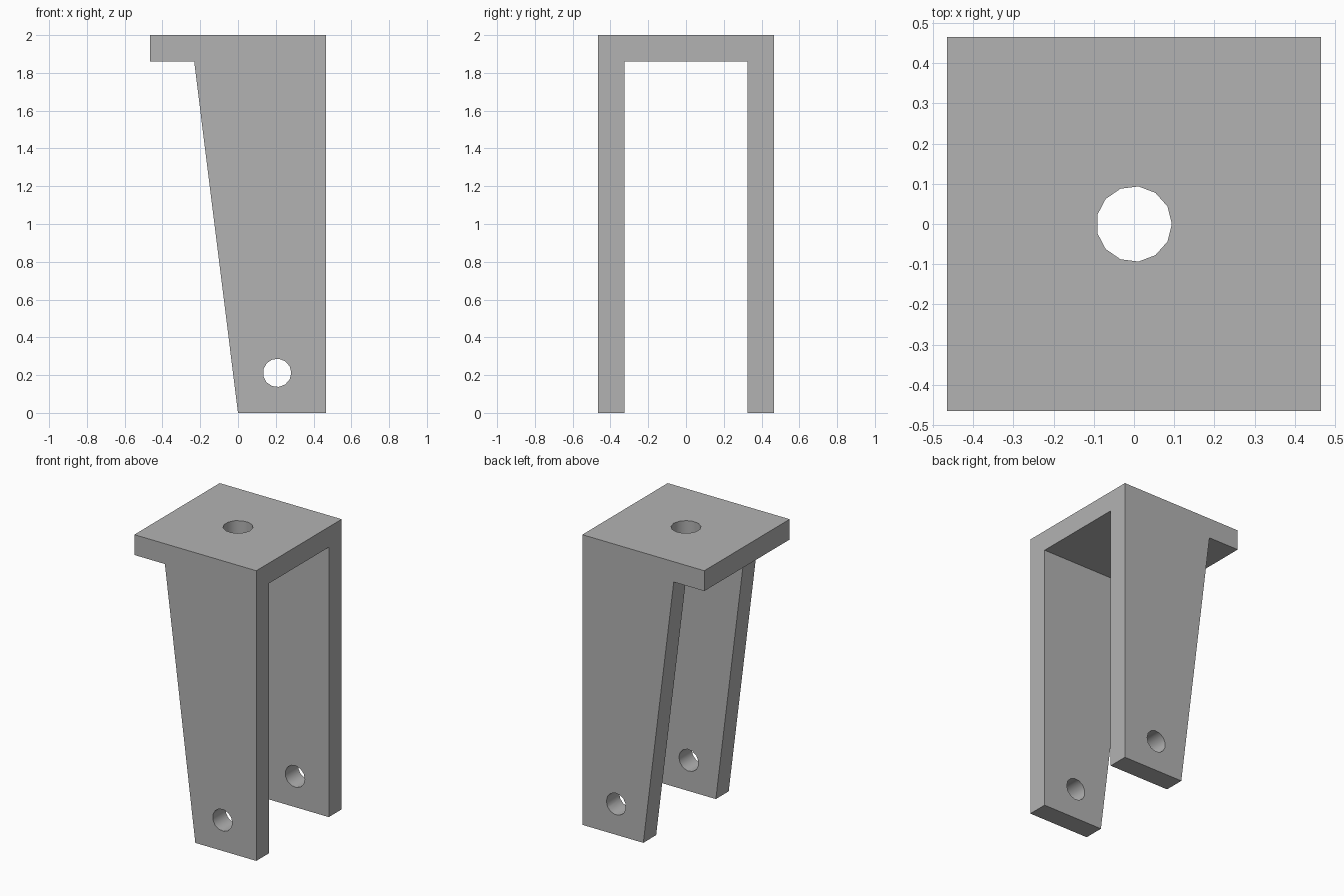
import bpy, bmesh, math
from mathutils import Vector

default = bpy.data.objects.get("Cube")
if default:
    bpy.data.objects.remove(default, do_unlink=True)

HALF, TOP, WALL = 0.465, 2.0, 0.14
UNDER = TOP - WALL          # underside of the top plate
INNER = HALF - WALL         # inner face of each leg
SEGMENTS = 13

grey = bpy.data.materials.new("plain grey")
grey.use_nodes = True
colour = (0.45, 0.45, 0.45, 1)
grey.diffuse_color = colour
grey.node_tree.nodes["Principled BSDF"].inputs["Base Color"].default_value = colour


def prism(name, points, sweep):
    """Extrude a closed 3D outline along a vector."""
    bm = bmesh.new()
    face = bm.faces.new([bm.verts.new(p) for p in points])
    result = bmesh.ops.extrude_face_region(bm, geom=[face])
    moved = [v for v in result["geom"] if isinstance(v, bmesh.types.BMVert)]
    bmesh.ops.translate(bm, verts=moved, vec=Vector(sweep))
    bmesh.ops.recalc_face_normals(bm, faces=bm.faces)
    mesh = bpy.data.meshes.new(name)
    bm.to_mesh(mesh)
    bm.free()
    mesh.materials.append(grey)
    obj = bpy.data.objects.new(name, mesh)
    bpy.context.collection.objects.link(obj)
    return obj


def circle(radius):
    turns = [2 * math.pi * i / SEGMENTS for i in range(SEGMENTS)]
    return [(radius * math.cos(a), radius * math.sin(a)) for a in turns]


# Fork: top plate and two legs as one U-shaped section
section = [(-HALF, 0), (-INNER, 0), (-INNER, UNDER), (INNER, UNDER),
           (INNER, 0), (HALF, 0), (HALF, TOP), (-HALF, TOP)]
fork = prism("fork_bracket", [(-HALF, y, z) for y, z in section], (2 * HALF, 0, 0))

# Cutters: leg taper, pin holes through both legs, bolt hole in the plate
slope = 0.232 / UNDER
taper = [(-1, -0.1), (0.1 * slope, -0.1), (-0.232, UNDER), (-1, UNDER)]
cutters = [
    prism("taper_cutter", [(x, -1, z) for x, z in taper], (0, 2, 0)),
    prism("pin_hole_cutter", [(0.207 + x, -1, 0.212 + z) for x, z in circle(0.075)], (0, 2, 0)),
    prism("bolt_hole_cutter", [(x, y, 1.7) for x, y in circle(0.094)], (0, 0, 0.5)),
]
for cutter in cutters:
    cutter.hide_render = True
    cut = fork.modifiers.new(cutter.name, 'BOOLEAN')
    cut.operation = 'DIFFERENCE'
    cut.solver = 'EXACT'
    cut.object = cutter

# Bake the cuts and drop the cutters
bpy.context.view_layer.update()
graph = bpy.context.evaluated_depsgraph_get()
baked = bpy.data.meshes.new_from_object(fork.evaluated_get(graph))
fork.modifiers.clear()
fork.data = baked
for cutter in cutters:
    bpy.data.objects.remove(cutter, do_unlink=True)

# Smooth hole walls, crisp outer edges
bpy.ops.object.select_all(action='DESELECT')
fork.select_set(True)
bpy.context.view_layer.objects.active = fork
bpy.ops.object.shade_smooth_by_angle(angle=math.radians(35))
